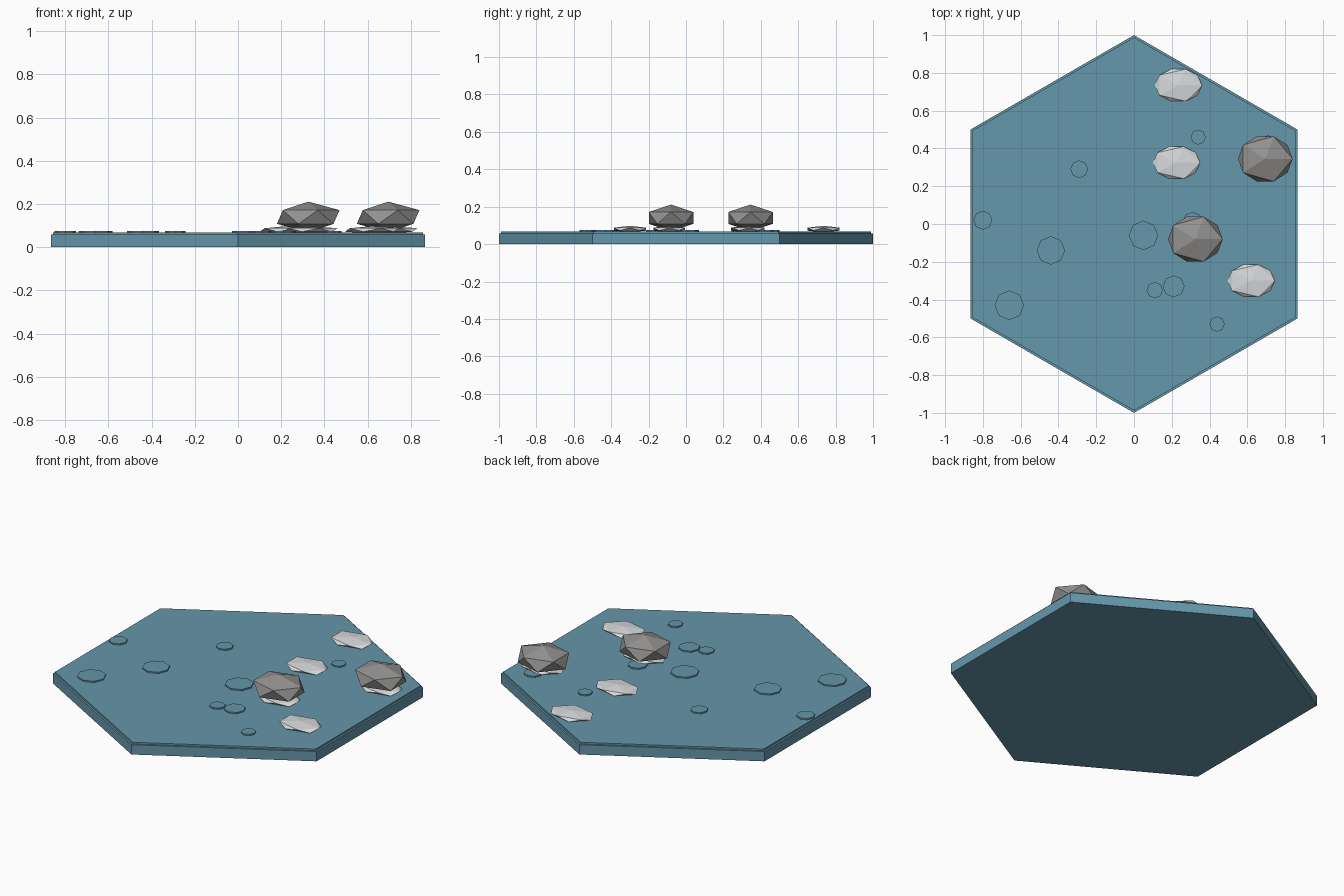
import bpy
import math

cube = bpy.data.objects.get("Cube")
if cube:
    bpy.data.objects.remove(cube, do_unlink=True)


def make_material(name, rgb):
    mat = bpy.data.materials.new(name)
    mat.use_nodes = True
    color = (*rgb, 1.0)
    mat.diffuse_color = color
    mat.node_tree.nodes["Principled BSDF"].inputs["Base Color"].default_value = color
    return mat


water_blue = make_material("water_blue", (0.13, 0.31, 0.41))
stone_grey = make_material("stone_grey", (0.29, 0.285, 0.28))
pale_stone = make_material("pale_stone", (0.68, 0.70, 0.71))


def prism(name, sides, radius, x, y, bottom, top, mat):
    """Upright prism with a corner facing the back."""
    bpy.ops.mesh.primitive_cylinder_add(
        vertices=sides, radius=radius, depth=top - bottom,
        location=(x, y, (bottom + top) / 2))
    ob = bpy.context.object
    ob.name = name
    ob.data.materials.append(mat)
    return ob


def stone(name, center, size, mat):
    """Squashed low-poly stone."""
    bpy.ops.mesh.primitive_ico_sphere_add(subdivisions=1, radius=1, location=center)
    ob = bpy.context.object
    ob.name = name
    ob.scale = size
    ob.data.materials.append(mat)
    return ob


# Hexagonal tile with a slightly inset top layer
prism("tile_base", 6, 1.0, 0, 0, 0, 0.058, water_blue)
prism("tile_top", 6, 0.988, 0, 0, 0.055, 0.068, water_blue)

# Flat ripple discs scattered on the surface: x, y, radius
ripples = [
    (-0.80, 0.02, 0.05), (-0.66, -0.43, 0.078), (-0.44, -0.14, 0.075),
    (-0.29, 0.29, 0.047), (0.05, -0.06, 0.078), (0.34, 0.46, 0.04),
    (0.11, -0.35, 0.043), (0.21, -0.33, 0.058), (0.44, -0.53, 0.04),
    (0.31, 0.01, 0.054), (0.71, 0.42, 0.05),
]
for i, (x, y, r) in enumerate(ripples, 1):
    prism(f"ripple_disc_{i}", 8, r, x, y, 0.06, 0.076, water_blue)

# Large boulders, each resting on a pale flat stone
boulders = [(0.695, 0.345), (0.325, -0.08)]
for i, (x, y) in enumerate(boulders, 1):
    stone(f"boulder_{i}", (x, y, 0.14), (0.162, 0.14, 0.071), stone_grey)

# Pale flat stones, in the open and under the boulders
flat_stones = [(0.235, 0.735), (0.225, 0.325), (0.62, -0.30)]
flat_stones += [(x + 0.01, y - 0.01) for x, y in boulders]
for i, (x, y) in enumerate(flat_stones, 1):
    stone(f"flat_stone_{i}", (x, y, 0.08), (0.14, 0.1, 0.018), pale_stone)
